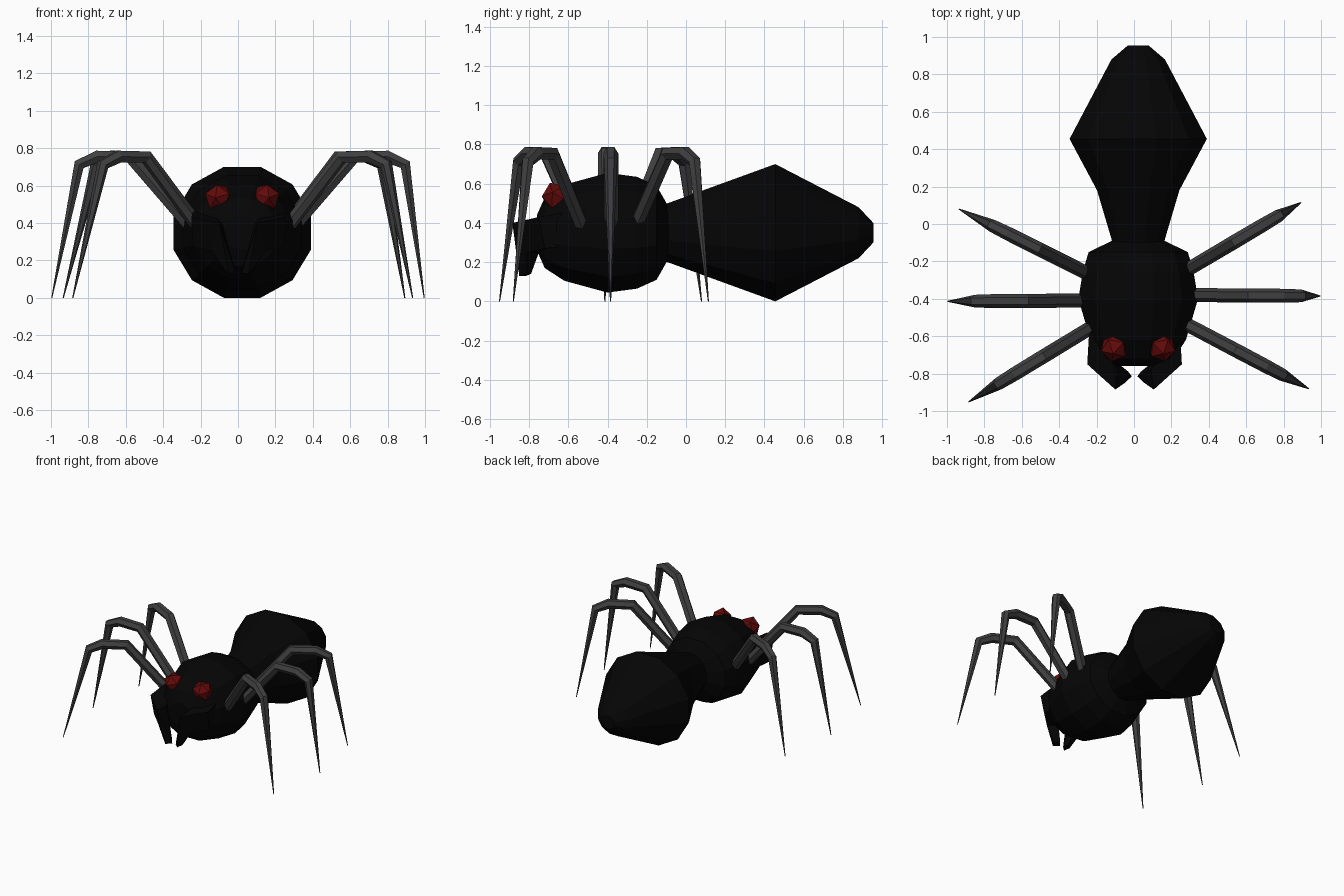
import bpy, bmesh, math
from mathutils import Vector, Matrix

if "Cube" in bpy.data.objects:
    bpy.data.objects.remove(bpy.data.objects["Cube"])

CX, CY, CZ = 0.0225, -0.40, 0.35   # body axis and leg hub


def material(name, rgb):
    m = bpy.data.materials.new(name)
    m.diffuse_color = (*rgb, 1)
    m.use_nodes = True
    m.node_tree.nodes["Principled BSDF"].inputs["Base Color"].default_value = m.diffuse_color
    return m


BLACK = material("body black", (0.0015, 0.0015, 0.0015))
GREY = material("leg grey", (0.05, 0.05, 0.05))
RED = material("eye red", (0.125, 0.003, 0.003))


def finish(name, bm, mat):
    bmesh.ops.recalc_face_normals(bm, faces=bm.faces)
    me = bpy.data.meshes.new(name)
    bm.to_mesh(me)
    bm.free()
    me.materials.append(mat)
    ob = bpy.data.objects.new(name, me)
    bpy.context.collection.objects.link(ob)
    return ob


def loft(bm, rings):
    """Skin a list of equal-length point rings and cap both ends."""
    vs = [[bm.verts.new(p) for p in r] for r in rings]
    n = len(vs[0])
    for a, b in zip(vs, vs[1:]):
        for i in range(n):
            j = (i + 1) % n
            bm.faces.new((a[i], a[j], b[j], b[i]))
    bm.faces.new(vs[0])
    bm.faces.new(vs[-1])


def body(name, stations):
    """Twelve-sided body along y from (y, half width, half height)."""
    bm = bmesh.new()
    k = 1 / math.cos(math.radians(15))
    angles = [math.radians(15 + 30 * i) for i in range(12)]
    loft(bm, [[(CX + w * k * math.cos(a), y, CZ + h * k * math.sin(a))
               for a in angles] for y, w, h in stations])
    finish(name, bm, BLACK)


# Abdomen and thorax
body("abdomen", [(-0.16, 0.13, 0.13), (-0.08, 0.143, 0.155), (0.18, 0.22, 0.25),
                 (0.455, 0.367, 0.35), (0.88, 0.143, 0.13), (0.955, 0.055, 0.05)])
body("thorax", [(-0.76, 0.10, 0.09), (-0.72, 0.19, 0.18), (-0.62, 0.255, 0.245),
                (-0.40, 0.32, 0.305), (-0.25, 0.295, 0.285),
                (-0.15, 0.265, 0.24), (-0.085, 0.13, 0.125)])

# Jaws: hooked pieces that sweep forward, inward and down
JAW = [
    [(-.24, -.58, .46), (-.13, -.58, .46), (-.13, -.58, .28), (-.24, -.58, .28)],
    [(-.25, -.75, .43), (-.12, -.73, .43), (-.12, -.70, .27), (-.24, -.72, .27)],
    [(-.10, -.885, .40), (-.085, -.78, .40), (-.08, -.75, .25), (-.14, -.81, .25)],
    [(-.05, -.85, .13), (-.012, -.815, .13), (-.03, -.79, .14), (-.07, -.81, .14)],
]
for side, label in ((1, "left"), (-1, "right")):
    bm = bmesh.new()
    for a, b in zip(JAW, JAW[1:]):
        vs = [bm.verts.new((0.003 + side * (x - 0.003), y, z)) for x, y, z in a + b]
        bmesh.ops.convex_hull(bm, input=vs)
    finish(label + "_jaw", bm, BLACK)

# Eyes: one corner of each points forward
for side, label in ((-1, "left"), (1, "right")):
    bm = bmesh.new()
    bmesh.ops.create_icosphere(
        bm, subdivisions=1, radius=0.077,
        matrix=Matrix.Translation((CX + side * 0.127, -0.66, 0.535))
        @ Matrix.Rotation(math.radians(side * 12), 4, 'Z')
        @ Matrix.Rotation(math.radians(90), 4, 'X')
        @ Matrix.Rotation(math.radians(90), 4, 'Z'))
    finish(label + "_eye", bm, RED)


def leg(name, angle, reach, shift):
    """Six-sided bent leg running outward from the hub to a pointed foot."""
    path = [Vector(p) for p in ((0.285, 0.39), (0.60, 0.752), (0.775, 0.755),
                                (0.872, 0.712), (reach, 0.0))]
    sizes = [0.037, 0.038, 0.037, 0.034, 0.003]
    a = math.radians(angle)
    out = Vector((math.cos(a), math.sin(a), 0))
    across = Vector((-math.sin(a), math.cos(a), 0))
    hub = Vector((CX, CY + shift, 0))
    rings = []
    for i, (p, s) in enumerate(zip(path, sizes)):
        d0 = (p - path[max(i - 1, 0)]).normalized()
        d1 = (path[min(i + 1, 4)] - p).normalized()
        t = (d0 + d1).normalized()
        if i == 4:
            t = Vector((0, -1))
        up = out * -t.y + Vector((0, 0, t.x))
        c = hub + out * p.x + Vector((0, 0, p.y))
        rings.append([c + across * s * math.cos(k * math.pi / 3)
                      + up * s * math.sin(k * math.pi / 3) for k in range(6)])
    bm = bmesh.new()
    loft(bm, rings)
    finish(name, bm, GREY)


# Three legs per side
for name, angle, reach, shift in (
        ("right_back_leg", 30.6, 1.01, 0), ("right_middle_leg", -0.4, 0.973, 0.022),
        ("right_front_leg", -27.8, 1.03, 0), ("left_front_leg", 211.3, 1.06, 0),
        ("left_middle_leg", 180.3, 1.018, -0.008), ("left_back_leg", 153.4, 1.07, 0)):
    leg(name, angle, reach, shift)
